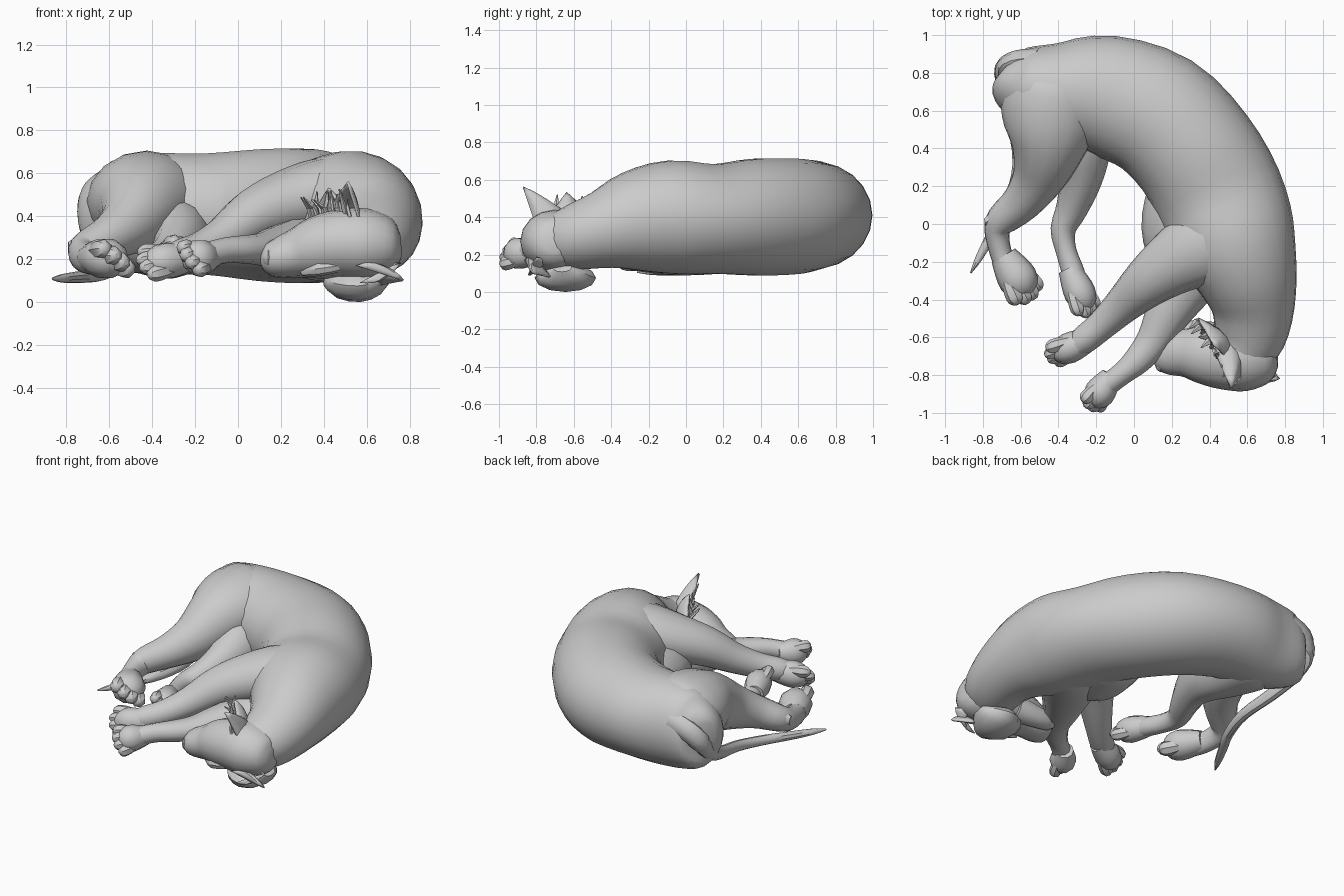
import bpy, bmesh, math, random
from mathutils import Vector

random.seed(4)
if "Cube" in bpy.data.objects:
    bpy.data.objects.remove(bpy.data.objects["Cube"], do_unlink=True)

fur = bpy.data.materials.new("grey fur")
fur.use_nodes = True
GREY = (0.6, 0.6, 0.6, 1)
fur.diffuse_color = GREY
fur.node_tree.nodes["Principled BSDF"].inputs["Base Color"].default_value = GREY


def finish(name, bm, angle=40):
    bmesh.ops.recalc_face_normals(bm, faces=bm.faces)
    me = bpy.data.meshes.new(name)
    bm.to_mesh(me)
    bm.free()
    ob = bpy.data.objects.new(name, me)
    bpy.context.collection.objects.link(ob)
    me.materials.append(fur)
    bpy.ops.object.select_all(action='DESELECT')
    bpy.context.view_layer.objects.active = ob
    ob.select_set(True)
    bpy.ops.object.shade_smooth_by_angle(angle=math.radians(angle))
    return ob


def spline(a, b, c, d, t):
    return 0.5 * (2*b + (c-a)*t + (2*a-5*b+4*c-d)*t*t + (3*b-a-3*c+d)*t**3)


def loft(name, stations, sides=14, steps=3, angle=40):
    """Skin oval rings along a path; station = x, y, z, half width, half height."""
    n = len(stations)
    rows = []
    for i in range(n - 1):
        q = [stations[max(0, min(n - 1, i + k))] for k in (-1, 0, 1, 2)]
        for s in range(steps):
            rows.append([spline(*v, s / steps) for v in zip(*q)])
    rows.append(list(stations[-1]))
    bm = bmesh.new()
    rings = []
    for i, r in enumerate(rows):
        p = Vector(r[:3])
        t = (Vector(rows[min(i + 1, len(rows) - 1)][:3]) - Vector(rows[max(i - 1, 0)][:3])).normalized()
        side = t.cross(Vector((0, 0, 1))).normalized()
        up = side.cross(t)
        w, h = max(r[3], 0.004), max(r[4], 0.004)
        ring = []
        for k in range(sides):
            a = 2 * math.pi * k / sides
            ring.append(bm.verts.new(p + side * w * math.cos(a) + up * h * math.sin(a)))
        rings.append(ring)
    for A, B in zip(rings, rings[1:]):
        for k in range(sides):
            j = (k + 1) % sides
            bm.faces.new((A[k], A[j], B[j], B[k]))
    bm.faces.new(rings[0])
    bm.faces.new(rings[-1])
    return finish(name, bm, angle)


def paw(name, wrist, tip, spread, depth, roll):
    """Palm and four tapered toes, rolled about the paw's own axis."""
    a, b = Vector(wrist), Vector(tip)
    d = (b - a).normalized()
    flat = d.cross(Vector((0, 0, 1))).normalized()
    c, s = math.cos(math.radians(roll)), math.sin(math.radians(roll))
    side = flat * c + flat.cross(d) * s
    w, h = math.hypot(spread * c, depth * s), math.hypot(spread * s, depth * c)
    length = (b - a).length
    def st(t, k):
        return (*a.lerp(b, t), w * k, h * k)
    loft(name, [st(-.2, .65), st(.1, .85), st(.4, .95), st(.65, .75), st(.78, .4)], 10, 2)
    for k in range(4):
        o = (k - 1.5) / 1.5
        r = spread * .35
        p0 = a.lerp(b, .2) + side * spread * .5 * o
        p1 = b + side * spread * .72 * o - d * length * .15 * abs(o)
        toe = [(*p0.lerp(p1, t), r * f, r * f) for t, f in ((0, .6), (.4, 1), (.75, 1.1), (.92, .8), (1, .3))]
        loft(f"{name}_toe_{k + 1}", toe, 7, 2, 30)


# Curled torso and neck
loft("torso", [
    (-.70, .80, .42, .07, .10), (-.67, .78, .42, .145, .18), (-.59, .75, .41, .20, .25),
    (-.40, .70, .41, .27, .285), (-.15, .68, .41, .32, .285), (.12, .58, .405, .34, .31),
    (.32, .38, .40, .34, .315), (.45, .15, .39, .345, .295), (.53, -.08, .40, .33, .305),
    (.60, -.28, .375, .27, .27), (.63, -.45, .33, .22, .21), (.61, -.60, .29, .19, .175),
    (.56, -.70, .27, .15, .15)], 22)
# Deep chest behind the forelegs
loft("chest", [(.40, .26, .33, .10, .10), (.32, .16, .32, .22, .20), (.27, .02, .31, .23, .20),
               (.27, -.14, .30, .20, .17), (.30, -.26, .29, .10, .10)], 14)

# Head lying on its side, muzzle toward the paws
loft("head", [
    (.76, -.71, .26, .05, .05), (.72, -.71, .26, .13, .12), (.60, -.705, .27, .18, .165),
    (.47, -.70, .27, .175, .16), (.36, -.69, .25, .155, .145), (.27, -.68, .225, .13, .115),
    (.19, -.68, .205, .118, .095), (.14, -.675, .20, .095, .075), (.122, -.67, .20, .05, .04)], 16)
loft("nose", [(.18, -.745, .205, .02, .04), (.14, -.75, .205, .035, .045),
              (.12, -.745, .205, .015, .025)], 8, 2)
loft("lower_jaw", [(.44, -.60, .21, .08, .09), (.30, -.575, .19, .065, .07),
                   (.20, -.575, .19, .05, .055), (.155, -.585, .19, .02, .02)], 10, 2)
for name, z in (("upper_brow", .33), ("lower_brow", .17)):
    loft(name, [(.47, -.80, z, .03, .03), (.38, -.80, z - .015, .035, .035),
                (.30, -.755, z - .03, .015, .02)], 8, 2)


def ear(name, base_a, base_b, tip, belly):
    """Thin cupped leaf between two base points and a tip."""
    A, B, T, C = map(Vector, (base_a, base_b, tip, belly))
    bm = bmesh.new()
    grid = []
    for i in range(6):
        t = i / 5
        row = []
        for j in range(7):
            s = j / 6
            p = A.lerp(B, s).lerp(T, t)
            row.append(bm.verts.new(p + C * math.sin(math.pi * s) * (1 - t) * (1 + t)))
        grid.append(row)
    for i in range(5):
        for j in range(6):
            bm.faces.new((grid[i][j], grid[i][j+1], grid[i+1][j+1], grid[i+1][j]))
    bmesh.ops.remove_doubles(bm, verts=bm.verts, dist=1e-4)
    ob = finish(name, bm)
    m = ob.modifiers.new("thickness", 'SOLIDIFY')
    m.thickness = .012
    m.offset = 0


# Upper ear stands up, lower ear is folded beneath the head
ear("upper_ear", (.38, -.56, .36), (.58, -.80, .34), (.51, -.87, .56), (.06, .05, .03))
ear("upper_ear_back", (.34, -.50, .40), (.54, -.76, .36), (.42, -.64, .53), (.05, .03, .02))
loft("lower_ear_cup", [(.42, -.62, .11, .06, .04), (.48, -.635, .085, .13, .07),
                       (.57, -.645, .075, .165, .075), (.64, -.65, .09, .13, .06), (.69, -.66, .13, .05, .03)], 12, 2)
ear("lower_ear", (.55, -.86, .17), (.66, -.72, .08), (.77, -.82, .10), (.03, -.03, .05))
ear("lower_ear_fold", (.57, -.84, .09), (.70, -.74, .17), (.755, -.80, .185), (.02, -.03, -.03))

# Hair tufts along the ear opening
for k in range(12):
    t = k / 11
    x, y = .35 + .18 * t, -.52 - .28 * t
    tip = (x - .04 + random.uniform(-.03, .03), y + random.uniform(-.04, .03), random.uniform(.46, .53))
    loft(f"ear_tuft_{k + 1}", [(x, y, .36, .022, .012), (x - .02, y, .44, .02, .01), (*tip, .002, .002)], 5, 1, 20)

# Upper foreleg with shoulder
loft("upper_foreleg", [
    (.70, .04, .47, .08, .10), (.58, -.02, .49, .18, .19), (.40, -.10, .50, .22, .175), (.22, -.20, .46, .175, .15),
    (.07, -.31, .40, .135, .125), (-.06, -.43, .31, .10, .095), (-.17, -.535, .25, .08, .08),
    (-.26, -.61, .22, .075, .075), (-.31, -.65, .21, .06, .06)], 14)
paw("upper_forepaw", (-.26, -.62, .20), (-.475, -.715, .175), .10, .075, 50)

# Lower foreleg and shoulder tucked under the chin
loft("lower_foreleg", [
    (.56, .04, .28, .10, .10), (.47, -.04, .27, .20, .17), (.36, -.18, .26, .19, .16), (.26, -.34, .255, .15, .13),
    (.17, -.49, .25, .115, .10), (.10, -.62, .245, .09, .075),
    (.02, -.72, .245, .075, .065), (-.06, -.79, .24, .06, .06), (-.14, -.85, .22, .06, .06)], 12)
paw("lower_forepaw", (-.14, -.835, .21), (-.25, -.99, .20), .10, .075, 50)

# Upper hind leg with haunch
loft("upper_hind_leg", [
    (-.38, .84, .44, .14, .16), (-.42, .70, .46, .27, .24), (-.44, .54, .47, .26, .22),
    (-.46, .39, .43, .195, .19), (-.51, .24, .36, .14, .145), (-.60, .11, .30, .105, .105),
    (-.70, .02, .25, .085, .085), (-.725, -.05, .22, .065, .075), (-.70, -.17, .20, .058, .07),
    (-.66, -.27, .20, .06, .07)], 16)
loft("upper_hock", [(-.64, .08, .27, .05, .06), (-.73, .025, .255, .05, .055), (-.79, .01, .25, .02, .03)], 8, 2)
paw("upper_hind_paw", (-.665, -.21, .205), (-.535, -.42, .20), .12, .09, 35)

# Lower hind leg and haunch
loft("lower_hind_leg", [
    (-.40, .82, .33, .12, .14), (-.39, .70, .32, .22, .20), (-.34, .55, .31, .21, .20), (-.285, .39, .29, .165, .18),
    (-.285, .23, .26, .115, .13),
    (-.33, .08, .22, .085, .09), (-.375, -.03, .20, .067, .07), (-.36, -.14, .20, .055, .06),
    (-.32, -.26, .21, .06, .06), (-.30, -.34, .22, .055, .06)], 12)
paw("lower_hind_paw", (-.325, -.28, .22), (-.225, -.50, .235), .10, .075, 45)

# Tail wraps the rump and runs beneath the upper hind leg
loft("tail", [
    (-.50, .87, .50, .06, .08), (-.62, .86, .46, .06, .075), (-.69, .82, .38, .05, .06),
    (-.68, .72, .28, .042, .05), (-.64, .55, .20, .036, .042), (-.61, .32, .15, .033, .036),
    (-.66, .12, .125, .031, .032), (-.75, -.05, .115, .028, .027), (-.82, -.18, .11, .02, .02),
    (-.865, -.26, .108, .004, .006)], 9)
